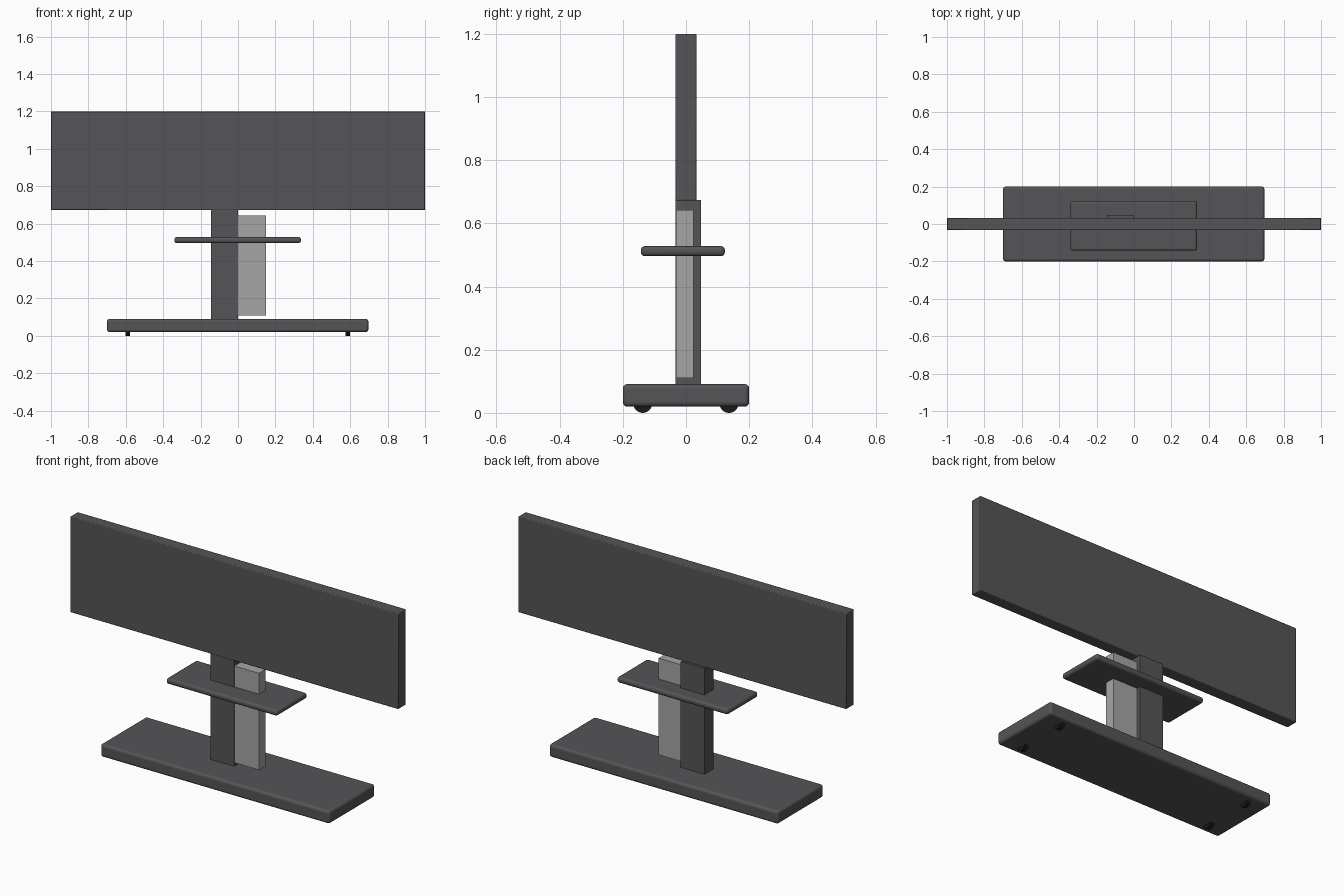
import bpy, math

if "Cube" in bpy.data.objects:
    bpy.data.objects.remove(bpy.data.objects["Cube"])


def material(name, rgb):
    m = bpy.data.materials.new(name)
    m.diffuse_color = (*rgb, 1)
    m.use_nodes = True
    m.node_tree.nodes["Principled BSDF"].inputs["Base Color"].default_value = m.diffuse_color
    return m


DARK = material("dark_grey", (0.09, 0.09, 0.095))
LIGHT = material("light_grey", (0.38, 0.38, 0.39))
BLACK = material("black_rubber", (0.01, 0.01, 0.01))


def box(name, x, y, z, mat, bevel=0.0, segments=3):
    """Box from (min, max) extents with optional rounded edges."""
    spans = (x, y, z)
    bpy.ops.mesh.primitive_cube_add(size=1, location=[(a + b) / 2 for a, b in spans])
    ob = bpy.context.object
    ob.name = name
    ob.scale = [b - a for a, b in spans]
    bpy.ops.object.transform_apply(location=False, rotation=False, scale=True)
    ob.data.materials.append(mat)
    if bevel:
        mod = ob.modifiers.new("rounded_edges", 'BEVEL')
        mod.width = bevel
        mod.segments = segments
        bpy.ops.object.shade_smooth_by_angle(angle=math.radians(40))
    return ob


# Wide display panel
box("screen", (-1, 1), (-0.033, 0.033), (0.672, 1.2), DARK, 0.004, 2)

# Upright: dark column beside a lighter cover
box("column", (-0.145, 0.0), (-0.033, 0.047), (0.085, 0.674), DARK)
box("column_cover", (0.0, 0.15), (-0.031, 0.023), (0.11, 0.643), LIGHT)

# Shelf and base plate
box("shelf", (-0.34, 0.337), (-0.143, 0.123), (0.496, 0.528), DARK, 0.013, 4)
box("base", (-0.7, 0.697), (-0.2, 0.2), (0.02, 0.091), DARK, 0.014, 4)

# Four wheels partly sunk into the base
for side, x in (("left", -0.589), ("right", 0.586)):
    for end, y in (("front", -0.137), ("back", 0.136)):
        bpy.ops.mesh.primitive_cylinder_add(
            vertices=32, radius=0.03, depth=0.024,
            location=(x, y, 0.03), rotation=(0, math.pi / 2, 0))
        wheel = bpy.context.object
        wheel.name = f"wheel_{end}_{side}"
        wheel.data.materials.append(BLACK)
        bpy.ops.object.shade_smooth_by_angle(angle=math.radians(40))
